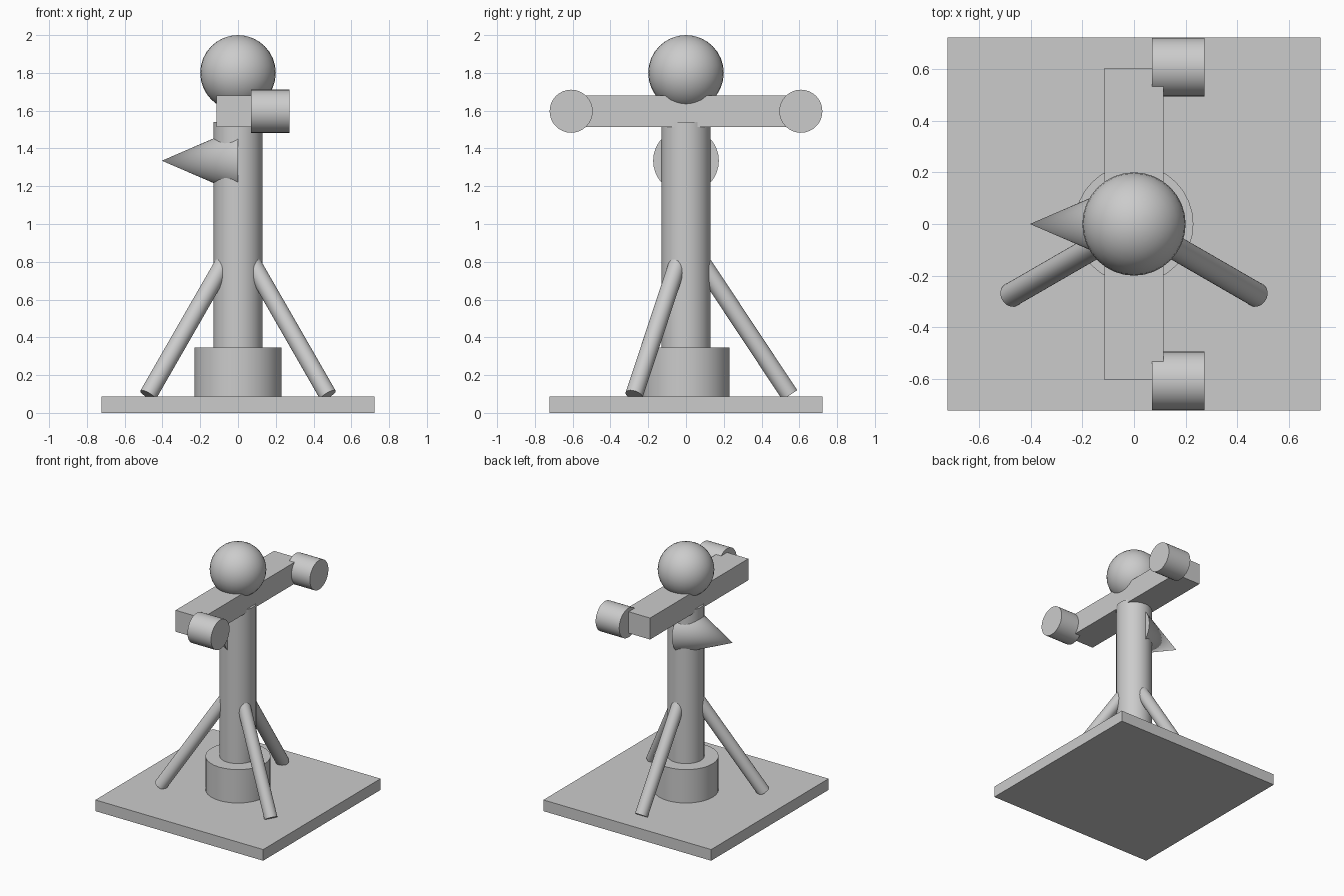
import bpy
import math
from mathutils import Vector

default = bpy.data.objects.get("Cube")
if default:
    bpy.data.objects.remove(default, do_unlink=True)

GREY = (0.6, 0.6, 0.6, 1.0)
grey = bpy.data.materials.new("plain grey")
grey.use_nodes = True
grey.diffuse_color = GREY
grey.node_tree.nodes["Principled BSDF"].inputs["Base Color"].default_value = GREY


def finish(name, smooth=True):
    obj = bpy.context.object
    obj.name = name
    obj.data.materials.append(grey)
    if smooth:
        bpy.ops.object.shade_smooth_by_angle(angle=math.radians(35))
    return obj


def box(name, size, centre):
    bpy.ops.mesh.primitive_cube_add(size=1, location=centre)
    bpy.context.object.scale = size
    bpy.ops.object.transform_apply(location=False, rotation=False, scale=True)
    return finish(name, smooth=False)


def rod(name, start, end, radius, tip_radius=None):
    """Round bar, or cone when the tip radius is zero, between two points."""
    start, end = Vector(start), Vector(end)
    axis = end - start
    bpy.ops.mesh.primitive_cone_add(
        vertices=32, radius1=radius,
        radius2=radius if tip_radius is None else tip_radius,
        depth=axis.length, location=(start + end) / 2,
        rotation=axis.to_track_quat('Z', 'Y').to_euler())
    return finish(name)


# Base plate, pedestal and column
box("base_plate", (1.445, 1.445, 0.087), (0, 0, 0.0435))
rod("pedestal", (0, 0, 0.08), (0, 0, 0.347), 0.23)
rod("column", (0, 0, 0.3), (0, 0, 1.54), 0.13)

# Three slanted braces, evenly spaced around the column
for name, degrees in (("back_brace", 90), ("right_brace", 210), ("left_brace", 330)):
    a = math.radians(degrees)
    foot = (0.55 * math.cos(a), 0.55 * math.sin(a), 0.094)
    rod(name, foot, (0, 0, 0.923), 0.047)

# Crossbar with a round pod at each end
box("crossbar", (0.228, 1.21, 0.167), (0, 0, 1.598))
for name, side in (("front_pod", -1), ("back_pod", 1)):
    rod(name, (0.07, side * 0.608, 1.597), (0.273, side * 0.608, 1.597), 0.114)

# Pointed cone on the side of the column
rod("side_cone", (0, 0, 1.335), (-0.403, 0, 1.335), 0.174, 0)

# Ball on top
bpy.ops.mesh.primitive_uv_sphere_add(segments=32, ring_count=16, radius=0.2, location=(0, 0, 1.8))
finish("top_ball")
